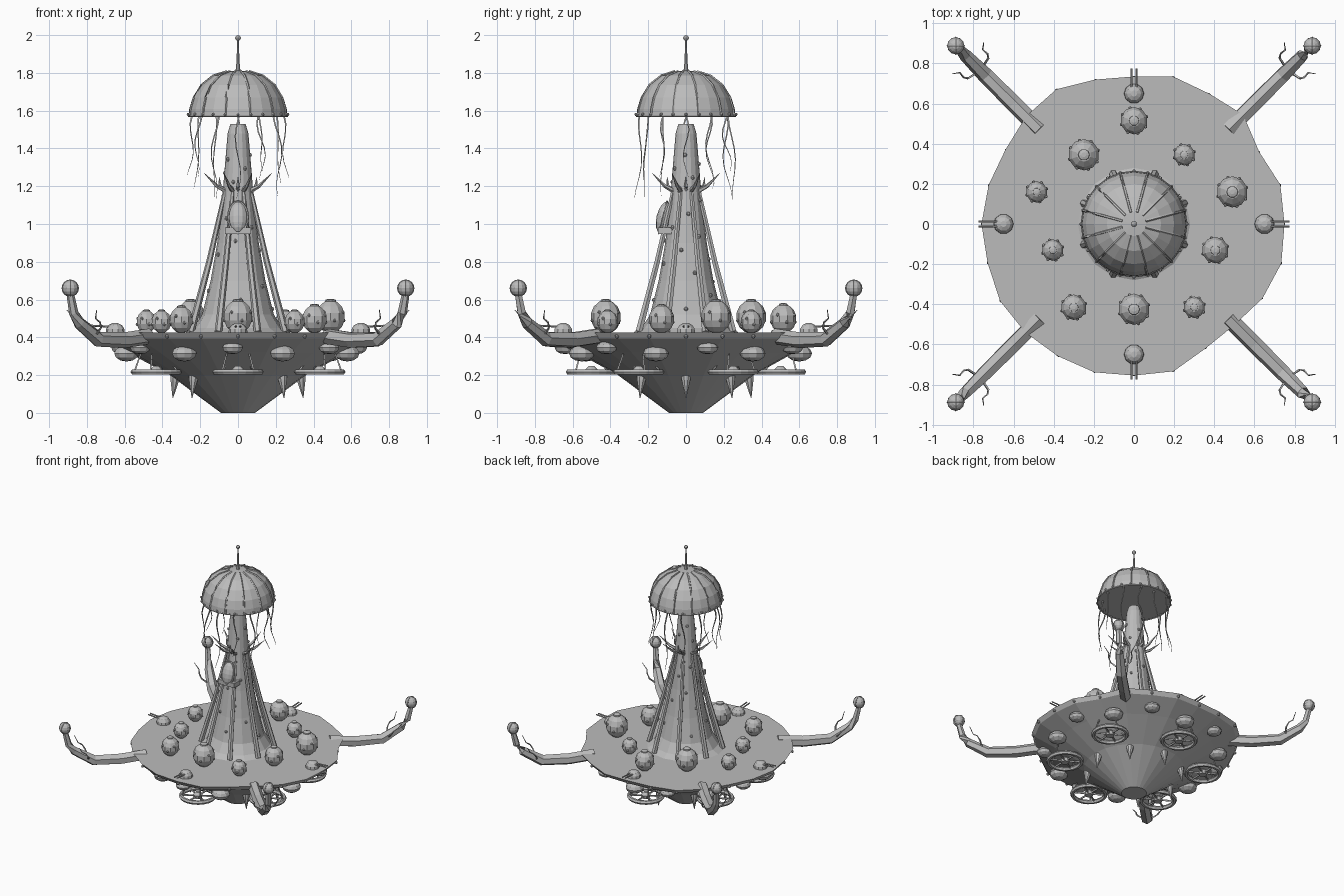
import bpy, bmesh, math, random
from math import sin, cos, pi, radians
from mathutils import Vector, Matrix

cube = bpy.data.objects.get("Cube")
if cube:
    bpy.data.objects.remove(cube)
random.seed(4)

grey = bpy.data.materials.new("plain_grey")
grey.use_nodes = True
grey.diffuse_color = (0.5, 0.5, 0.5, 1)
grey.node_tree.nodes["Principled BSDF"].inputs["Base Color"].default_value = (0.5, 0.5, 0.5, 1)


def finish(name, bm):
    bmesh.ops.recalc_face_normals(bm, faces=bm.faces)
    mesh = bpy.data.meshes.new(name)
    bm.to_mesh(mesh)
    bm.free()
    mesh.materials.append(grey)
    ob = bpy.data.objects.new(name, mesh)
    bpy.context.collection.objects.link(ob)
    return ob


def polar(r, a, z):
    return Vector((r * cos(a), r * sin(a), z))


def ring_angles(n, offset=0.0):
    return [offset + 2 * pi * i / n for i in range(n)]


def skin(bm, rings):
    """Bridge vertex rings and cap both ends."""
    loops = [[bm.verts.new(p) for p in ring] for ring in rings]
    for low, high in zip(loops, loops[1:]):
        for i in range(len(low)):
            j = (i + 1) % len(low)
            bm.faces.new((low[i], low[j], high[j], high[i]))
    bm.faces.new(loops[0][::-1])
    bm.faces.new(loops[-1])


def lathe(bm, profile, n, centre=(0, 0, 0)):
    c = Vector(centre)
    skin(bm, [[c + polar(r, a, z) for a in ring_angles(n)] for r, z in profile])


def tube(bm, points, radii, n=5):
    pts = [Vector(p) for p in points]
    rings = []
    for i, p in enumerate(pts):
        d = (pts[min(i + 1, len(pts) - 1)] - pts[max(i - 1, 0)]).normalized()
        side = d.cross(Vector((0.31, 0.2, 1)) if abs(d.z) < 0.9 else Vector((1, 0, 0))).normalized()
        up = side.cross(d)
        rings.append([p + radii[i] * (side * cos(a) + up * sin(a)) for a in ring_angles(n, pi / n)])
    skin(bm, rings)


def ball(bm, centre, size, seg=10, rows=7, turn=Matrix()):
    scale = Matrix.Diagonal((*size, 1))
    bmesh.ops.create_uvsphere(bm, u_segments=seg, v_segments=rows, radius=1,
                              matrix=Matrix.Translation(centre) @ turn @ scale)


def torus(bm, centre, major, minor, n=20, turn=Matrix()):
    loops = []
    for a in ring_angles(n):
        loops.append([bm.verts.new(Vector(centre) + turn @ polar(major + minor * cos(b), a, minor * sin(b)))
                      for b in ring_angles(6)])
    for i in range(n):
        p, q = loops[i], loops[(i + 1) % n]
        for k in range(6):
            m = (k + 1) % 6
            bm.faces.new((p[k], q[k], q[m], p[m]))


def along(profile, z):
    """Radius of a profile at height z."""
    for (r0, z0), (r1, z1) in zip(profile, profile[1:]):
        if z0 <= z <= z1:
            return r0 + (r1 - r0) * (z - z0) / (z1 - z0)
    return profile[-1][0]


# Conical hull with an uneven rim and a flat deck
rim = [.75, .755, .72, .77, .75, .76, .735, .745, .775, .76, .74, .75,
       .76, .755, .77, .765, .76, .765, .755, .76, .715, .71, .74, .76]
hull_profile = [(.09, 0), (.36, .2), (.58, .32), (.73, .395), (.75, .425)]
bm = bmesh.new()
hull_rings = []
for r, z in hull_profile:
    blend = (r / .75) ** 4
    hull_rings.append([polar(r * (1 + blend * (k / .75 - 1)), a, z)
                       for k, a in zip(rim, ring_angles(24))])
skin(bm, hull_rings)
finish("hull", bm)

# Tower and the studs on it
tower_profile = [(.28, .425), (.235, .45), (.19, .52), (.145, .7), (.11, .9),
                 (.082, 1.15), (.07, 1.3), (.055, 1.48), (.04, 1.53)]
bm = bmesh.new()
lathe(bm, tower_profile, 16)
finish("tower", bm)
bm = bmesh.new()
for i in range(36):
    z = .55 + .024 * i
    ball(bm, polar(along(tower_profile, z), i * 2.4, z), (.011,) * 3, 6, 4)
finish("tower_studs", bm)

# Leaning struts around the tower
bm = bmesh.new()
for a in ring_angles(8, pi / 8):
    tube(bm, [polar(.27, a, .43), polar(.165, a, .8), polar(.075, a, 1.17)], [.02, .016, .011], 6)
finish("tower_struts", bm)

# Thorns ringing the tower
bm = bmesh.new()
for a in ring_angles(8, pi / 8):
    tube(bm, [polar(.06, a, 1.17), polar(.12, a, 1.2), polar(.195, a, 1.27)], [.014, .01, .001])
for a in ring_angles(4):
    tube(bm, [polar(.07, a, 1.18), polar(.095, a, 1.2), polar(.1, a, 1.25)], [.014, .01, .001])
finish("tower_thorns", bm)

# Front pod in a frame with a bracket
lean = Matrix.Rotation(radians(-14), 4, 'X')
bm = bmesh.new()
ball(bm, (0, -.118, 1.035), (.05, .038, .085), 12, 8, lean)
finish("front_pod", bm)
bm = bmesh.new()
stretch = lean @ Matrix.Diagonal((1, 1, 1.6, 1)) @ Matrix.Rotation(pi / 2, 4, 'X')
torus(bm, (0, -.122, 1.035), .052, .006, 20, stretch)
finish("pod_frame", bm)
bm = bmesh.new()
bmesh.ops.create_cube(bm, matrix=Matrix.Translation((0, -.108, .965)) @ Matrix.Diagonal((.14, .08, .035, 1)))
finish("pod_bracket", bm)

# Canopy, its ribs, rim beads and mast
canopy_profile = [(.262, 1.57), (.258, 1.61), (.24, 1.67), (.2, 1.735), (.135, 1.785), (.06, 1.808), (.01, 1.812)]
bm = bmesh.new()
lathe(bm, canopy_profile, 24)
finish("canopy", bm)
bm = bmesh.new()
for a in ring_angles(12, pi / 12):
    tube(bm, [polar(r, a, z) for r, z in canopy_profile[:-1]], [.007] * 6)
finish("canopy_ribs", bm)
bm = bmesh.new()
torus(bm, (0, 0, 1.572), .26, .006, 24)
for a in ring_angles(24):
    ball(bm, polar(.264, a, 1.58), (.009,) * 3, 6, 4)
finish("canopy_rim", bm)
bm = bmesh.new()
lathe(bm, [(.014, 1.8), (.008, 1.86), (.004, 1.98)], 8)
ball(bm, (0, 0, 1.985), (.015,) * 3, 8, 6)
finish("mast", bm)

# Wavy tendrils below the canopy
bm = bmesh.new()
for i, a in enumerate(ring_angles(12)):
    length = random.uniform(.28, .48)
    phase = random.uniform(0, 6)
    path = [polar(.235 + .025 * t / 8 + .014 * sin(t * .8 + phase), a + .06 * sin(t * .9 + i), 1.575 - length * t / 8)
            for t in range(9)]
    tube(bm, path, [.006 - .0006 * t for t in range(9)], 4)
finish("canopy_tendrils", bm)

# Studded bulbs standing on the deck
bulbs = [(0, .515, .07), (-.25, .345, .08), (.25, .345, .055), (-.485, .16, .055), (.49, .16, .08),
         (-.405, -.13, .055), (.405, -.13, .068), (-.3, -.415, .065), (.3, -.415, .055), (0, -.425, .08)]
for n, (x, y, r) in enumerate(bulbs, 1):
    bm = bmesh.new()
    mid = Vector((x, y, .425 + r * 1.05))
    ball(bm, mid, (r, r, r * 1.1))
    lathe(bm, [(r * .36, r), (r * .34, r * 1.12), (r * .15, r * 1.18)], 10, mid)
    for k, a in enumerate(ring_angles(8, .3)):
        ball(bm, mid + polar(r * .93, a, r * (.3 if k % 2 else -.25)), (.009,) * 3, 6, 4)
    finish(f"deck_bulb_{n}", bm)

# Twin-barrel turrets at the four sides
for n, a in enumerate(ring_angles(4), 1):
    bm = bmesh.new()
    lathe(bm, [(.05, .425), (.048, .445), (.035, .465), (.015, .475)], 10, polar(.65, a, 0))
    side = polar(.012, a + pi / 2, 0)
    for s in (-1, 1):
        tube(bm, [polar(.65, a, .455) + s * side, polar(.775, a, .462) + s * side], [.006, .005], 6)
    finish(f"turret_{n}", bm)

# Four upturned arms with banded end globes and little tentacles
arm_path = [(.47, .405), (.6, .385), (.74, .39), (.84, .475), (.87, .53), (.888, .63)]
for n, a in enumerate(ring_angles(4, pi / 4), 1):
    bm = bmesh.new()
    tube(bm, [polar(d * 2 ** .5, a, z) for d, z in arm_path], [.042, .042, .04, .032, .025, .02], 6)
    finish(f"arm_{n}", bm)
    bm = bmesh.new()
    end = polar(.888 * 2 ** .5, a, .66)
    ball(bm, end, (.043,) * 3, 12, 8)
    for axis in 'XY':
        torus(bm, end, .042, .004, 16, Matrix.Rotation(pi / 2, 4, axis))
    finish(f"arm_globe_{n}", bm)
    bm = bmesh.new()
    for s in (-1, 1):
        tube(bm, [polar(1.09, a + s * .03, .42), polar(1.1, a + s * .065, .45), polar(1.12, a + s * .075, .48),
                  polar(1.15, a + s * .07, .5), polar(1.175, a + s * .095, .545)], [.007, .006, .005, .004, .002], 4)
    finish(f"arm_tentacles_{n}", bm)

# Flattened blisters under the rim
bm = bmesh.new()
for k, a in enumerate(ring_angles(14, .18)):
    big = k % 2
    r, z, s = (.6, .315, .068) if big else (.64, .345, .056)
    ball(bm, polar(r, a, z), (s, s, .043 if big else .034), 10, 6)
finish("hull_blisters", bm)

# Spoked rings hanging below the hull
for n, a in enumerate(ring_angles(6, pi / 6), 1):
    bm = bmesh.new()
    c = polar(.5, a, .217)
    torus(bm, c, .12, .016, 20)
    lathe(bm, [(.03, -.015), (.035, .01), (.015, .03)], 8, c)
    for b in ring_angles(6, a):
        tube(bm, [c, c + polar(.12, b, 0)], [.007, .007], 4)
    for b in ring_angles(4, a + pi / 4):
        foot = c + polar(.12, b, 0)
        top = c + polar(.085, b, 0)
        top.z = along([(z, r) for z, r in [(.22, .36), (.32, .58), (.4, .75)]], top.xy.length)
        tube(bm, [foot, top], [.006, .005], 4)
    finish(f"hanging_ring_{n}", bm)

# Downward spikes on the lower hull
bm = bmesh.new()
for k, a in enumerate(ring_angles(8)):
    if k != 6:
        tube(bm, [polar(.325, a, .23), polar(.335, a, .17), polar(.345, a, .08)], [.034, .024, .002], 8)
finish("hull_spikes", bm)

# Rivets around the rim
bm = bmesh.new()
for k, a in zip(rim, ring_angles(24)):
    ball(bm, polar(k * .99, a, .405), (.011,) * 3, 6, 4)
finish("rim_rivets", bm)
